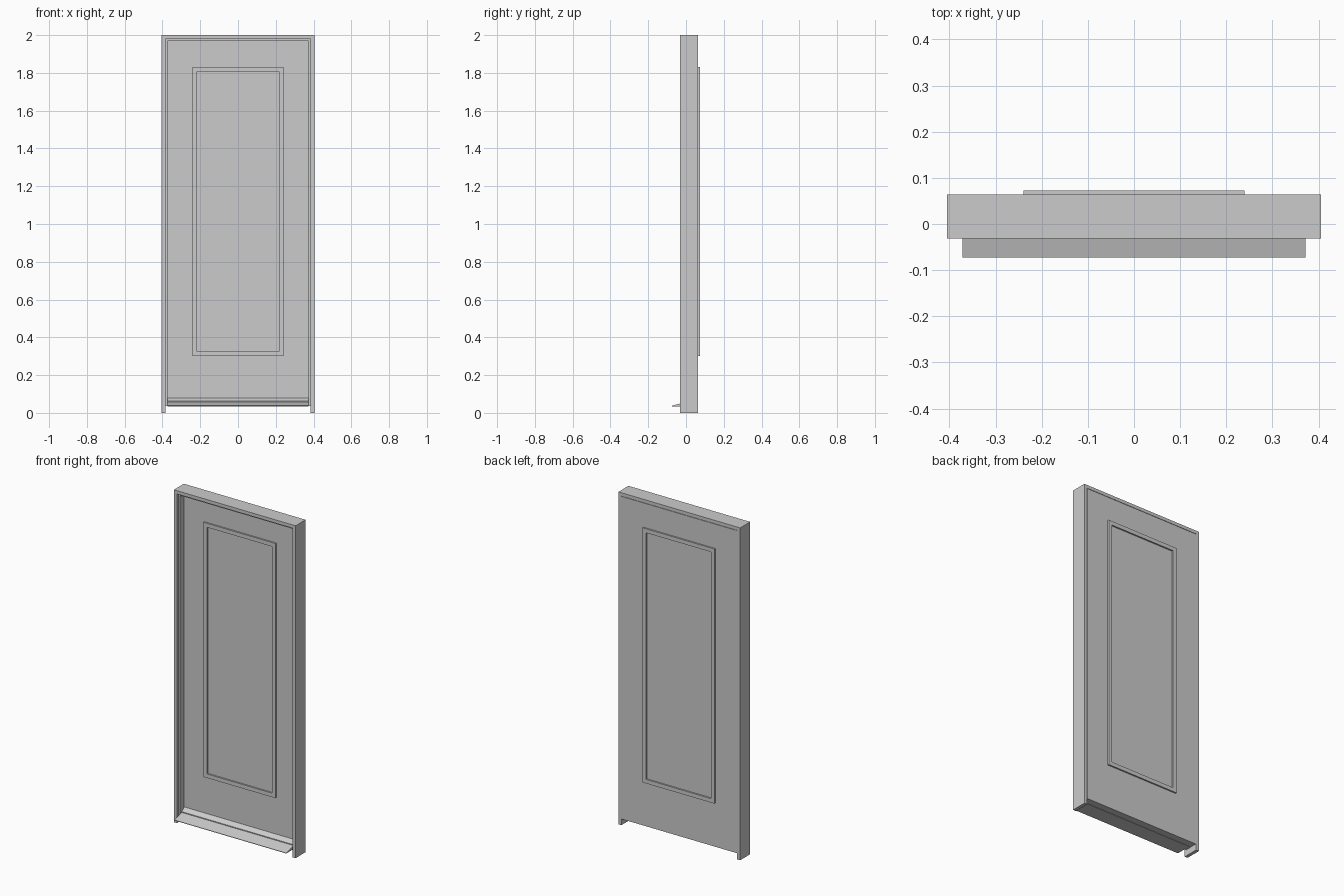
import bpy

if "Cube" in bpy.data.objects:
    bpy.data.objects.remove(bpy.data.objects["Cube"])


def prism(name, outline, a, b, axis):
    """Extrude a 2D outline from a to b along 'x' (outline is y,z) or 'y' (outline is x,z)."""
    def place(p, t):
        return (t, p[0], p[1]) if axis == 'x' else (p[0], t, p[1])
    n = len(outline)
    verts = [place(p, a) for p in outline] + [place(p, b) for p in outline]
    faces = [tuple(range(n)), tuple(range(2 * n - 1, n - 1, -1))]
    faces += [(i, i + n, (i + 1) % n + n, (i + 1) % n) for i in range(n)]
    return finish(name, verts, faces)


def finish(name, verts, faces):
    mesh = bpy.data.meshes.new(name)
    mesh.from_pydata(verts, [], faces)
    obj = bpy.data.objects.new(name, mesh)
    bpy.context.collection.objects.link(obj)
    bpy.context.view_layer.objects.active = obj
    obj.select_set(True)
    bpy.ops.object.mode_set(mode='EDIT')
    bpy.ops.mesh.select_all(action='SELECT')
    bpy.ops.mesh.normals_make_consistent(inside=False)
    bpy.ops.object.mode_set(mode='OBJECT')
    obj.select_set(False)
    return obj


def arch(name, outer, inner, top_out, top_in, bottom, y0, y1):
    """Two jambs joined by a head, as one upside-down U."""
    outline = [(-outer, bottom), (-outer, top_out), (outer, top_out), (outer, bottom),
               (inner, bottom), (inner, top_in), (-inner, top_in), (-inner, bottom)]
    return prism(name, outline, y0, y1, 'y')


def ring(name, half, z0, z1, w, y0, y1):
    """Rectangular moulding with mitred corners."""
    def corners(d, y):
        return [(-half + d, y, z0 + d), (half - d, y, z0 + d),
                (half - d, y, z1 - d), (-half + d, y, z1 - d)]
    loops = [corners(0, y0), corners(0, y1), corners(w, y1), corners(w, y0)]
    verts = [v for loop in loops for v in loop]
    faces = [(k * 4 + i, k * 4 + (i + 1) % 4,
              (k + 1) % 4 * 4 + (i + 1) % 4, (k + 1) % 4 * 4 + i)
             for k in range(4) for i in range(4)]
    return finish(name, verts, faces)


FRONT, BACK = -0.031, 0.064      # frame depth
LEAF = 0.022                     # front face of the door leaf

# Frame and the rebate stop the leaf closes against
arch("door_frame", 0.405, 0.385, 2.0, 1.98, 0.0, FRONT, BACK)
arch("door_stop", 0.385, 0.374, 1.98, 1.969, 0.037, -0.018, LEAF)

# Door leaf
prism("door_leaf", [(-0.384, 0.037), (0.384, 0.037), (0.384, 1.978), (-0.384, 1.978)],
      LEAF, BACK, 'y')

# Raised panel mouldings on both faces
ring("front_moulding", 0.24, 0.30, 1.832, 0.024, LEAF - 0.009, LEAF)
ring("back_moulding", 0.24, 0.30, 1.832, 0.024, BACK, BACK + 0.009)

# Sloping weather board along the foot of the leaf
prism("weather_board", [(LEAF, 0.035), (-0.073, 0.035), (-0.073, 0.038), (-0.004, 0.057),
                        (-0.004, 0.062), (LEAF, 0.080)], -0.372, 0.372, 'x')
